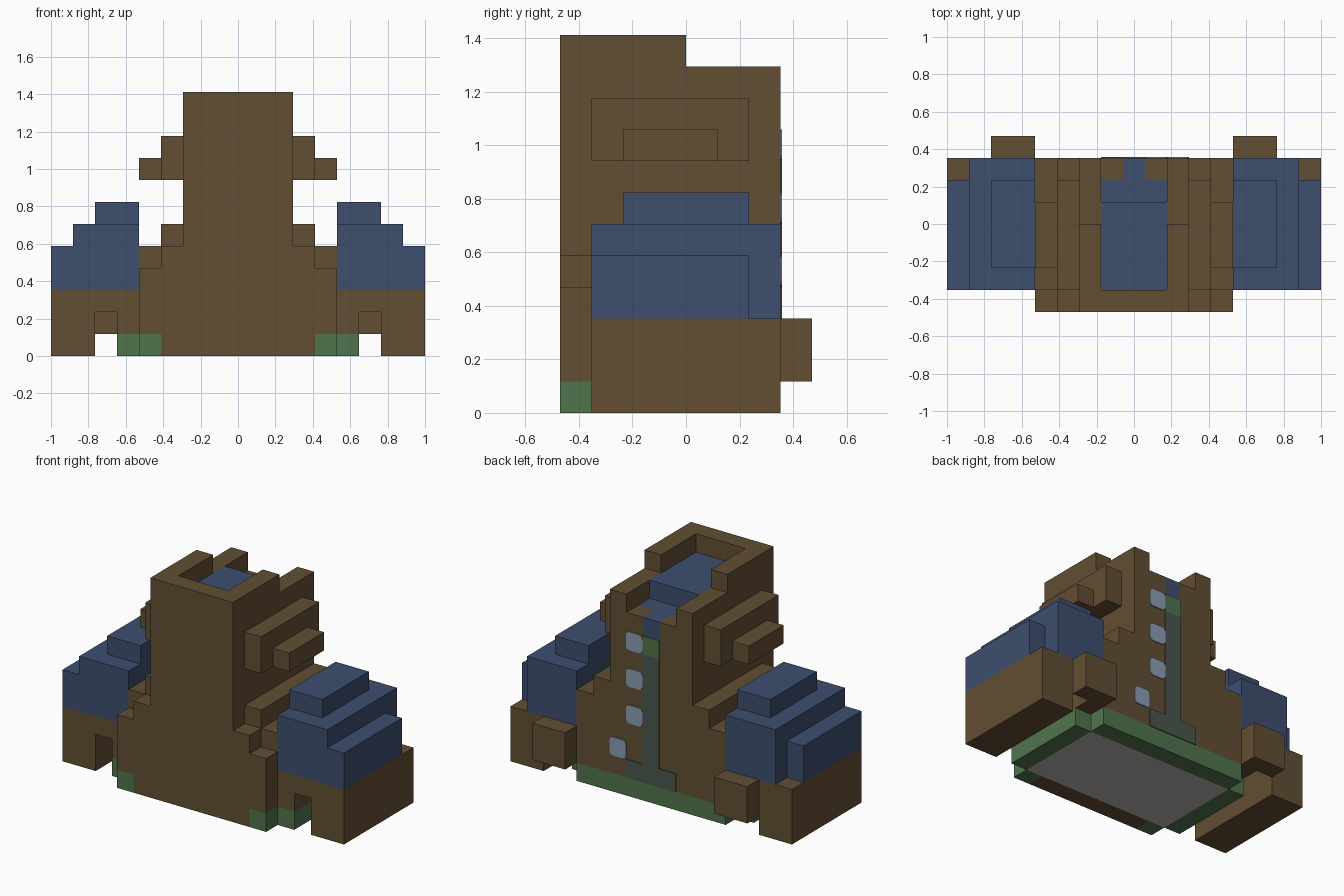
import bpy
import bmesh

cube = bpy.data.objects.get("Cube")
if cube:
    bpy.data.objects.remove(cube, do_unlink=True)

UNIT = 2 / 17          # edge length of one block
PAINT = 0.05           # thickness of painted plates, in blocks


def to_linear(value):
    value /= 255
    return value / 12.92 if value <= 0.04045 else ((value + 0.055) / 1.055) ** 2.4


def material(name, red, green, blue):
    colour = (to_linear(red), to_linear(green), to_linear(blue), 1)
    mat = bpy.data.materials.new(name)
    mat.use_nodes = True
    mat.diffuse_color = colour
    shader = mat.node_tree.nodes["Principled BSDF"]
    shader.inputs["Base Color"].default_value = colour
    shader.inputs["Roughness"].default_value = 0.9
    return mat


BROWN = material("brown", 98, 78, 51)
BLUE = material("blue", 61, 78, 111)
GREEN = material("green", 80, 116, 77)
STRIPE = material("grey_green", 72, 87, 77)
PALE = material("pale_blue", 138, 157, 180)
GREY = material("light_grey", 182, 178, 174)


def box(name, mat, x, y, z, mirrored=False, corner=0):
    """Box between block coordinates, optionally mirrored or with cut corners."""
    bm = bmesh.new()
    bmesh.ops.create_cube(bm, size=1)
    for vert in bm.verts:
        for axis, (low, high) in enumerate((x, y, z)):
            vert.co[axis] = UNIT * (high if vert.co[axis] > 0 else low)
    if corner:
        edges = [e for e in bm.edges
                 if abs(e.verts[0].co.y - e.verts[1].co.y) > UNIT * PAINT / 2]
        bmesh.ops.bevel(bm, geom=edges, offset=corner * UNIT, segments=2,
                        profile=0.5, affect='EDGES')
    mesh = bpy.data.meshes.new(name)
    bm.to_mesh(mesh)
    bm.free()
    mesh.materials.append(mat)
    obj = bpy.data.objects.new(name, mesh)
    bpy.context.collection.objects.link(obj)
    if mirrored:
        mod = obj.modifiers.new("mirror", 'MIRROR')
        mod.use_axis[0] = True
        mod.use_mirror_merge = False
    return obj


DEPTH = (-4, 3)        # full depth of the body
ARM_DEPTH = (-3, 3)    # depth of the side blocks

# Base layer: underside, rims and front corners
box("underside", GREY, x=(-4.5, 4.5), y=(-3, 2), z=(0, 1))
box("back_rim", GREEN, x=(-4.5, 4.5), y=(2, 3), z=(0, 1))
box("side_rim", GREEN, x=(4.5, 5.5), y=(-3, 2), z=(0, 1), mirrored=True)
box("front_corner", GREEN, x=(3.5, 4.5), y=(-4, -3), z=(0, 1), mirrored=True)
box("front_sill", BROWN, x=(-3.5, 3.5), y=(-4, -3), z=(0, 1))

# Body with stepped shoulders
box("lower_body", BROWN, x=(-4.5, 4.5), y=DEPTH, z=(1, 4))
box("shoulder_base", BROWN, x=(-3.5, 3.5), y=DEPTH, z=(4, 5))
box("shoulder_inner", BROWN, x=(2.5, 3.5), y=ARM_DEPTH, z=(5, 6), mirrored=True)
box("shoulder_outer", BROWN, x=(3.5, 4.5), y=ARM_DEPTH, z=(4, 5), mirrored=True)

# Tower with an open top
box("tower", BROWN, x=(-2.5, 2.5), y=DEPTH, z=(5, 9))
box("tower_front_wall", BROWN, x=(-2.5, 2.5), y=(-4, -3), z=(9, 12))
box("tower_side_wall", BROWN, x=(1.5, 2.5), y=ARM_DEPTH, z=(9, 11), mirrored=True)
box("tower_side_crest", BROWN, x=(1.5, 2.5), y=(-3, 0), z=(11, 12), mirrored=True)
box("tower_back_ledge", BROWN, x=(0.5, 1.5), y=(2, 3), z=(9, 10), mirrored=True)
box("pool_upper", BLUE, x=(-1.5, 1.5), y=(-3, 1), z=(9, 11))
box("pool_lower", BLUE, x=(-1.5, 1.5), y=(1, 2), z=(9, 10))
box("pool_spout", BLUE, x=(-0.5, 0.5), y=(2, 3), z=(9, 10))

# Ears on the tower sides
box("ear_inner", BROWN, x=(2.5, 3.5), y=(-3, 2), z=(8, 10), mirrored=True)
box("ear_outer", BROWN, x=(3.5, 4.5), y=(-2, 1), z=(8, 9), mirrored=True)

# Side blocks: legs, bridge over the gap, back stubs and blue stacks
box("leg", BROWN, x=(6.5, 8.5), y=ARM_DEPTH, z=(0, 3), mirrored=True)
box("bridge", BROWN, x=(5.5, 6.5), y=ARM_DEPTH, z=(2, 3), mirrored=True)
box("arm_root", BROWN, x=(4.5, 5.5), y=ARM_DEPTH, z=(1, 3), mirrored=True)
box("back_stub", BROWN, x=(4.5, 6.5), y=(3, 4), z=(1, 3), mirrored=True)
box("stack_outer", BLUE, x=(7.5, 8.5), y=(-3, 2), z=(3, 5), mirrored=True)
box("stack_main", BLUE, x=(4.5, 7.5), y=ARM_DEPTH, z=(3, 6), mirrored=True)
box("stack_top", BLUE, x=(4.5, 6.5), y=(-2, 2), z=(6, 7), mirrored=True)

# Painted back: stripe, its foot and cap, and a row of pale windows
BACK = (3, 3 + PAINT)
box("stripe", STRIPE, x=(-0.5, 0.5), y=BACK, z=(2, 8))
box("stripe_foot", STRIPE, x=(-1.5, 1.5), y=BACK, z=(1, 2))
box("stripe_cap", GREEN, x=(-0.5, 0.5), y=BACK, z=(8, 9))
for left, bottom in ((0.5, 8), (0.5, 6), (0.5, 4), (1.5, 2)):
    box("back_window", PALE, x=(left, left + 1), y=BACK,
        z=(bottom, bottom + 1), corner=0.2)
